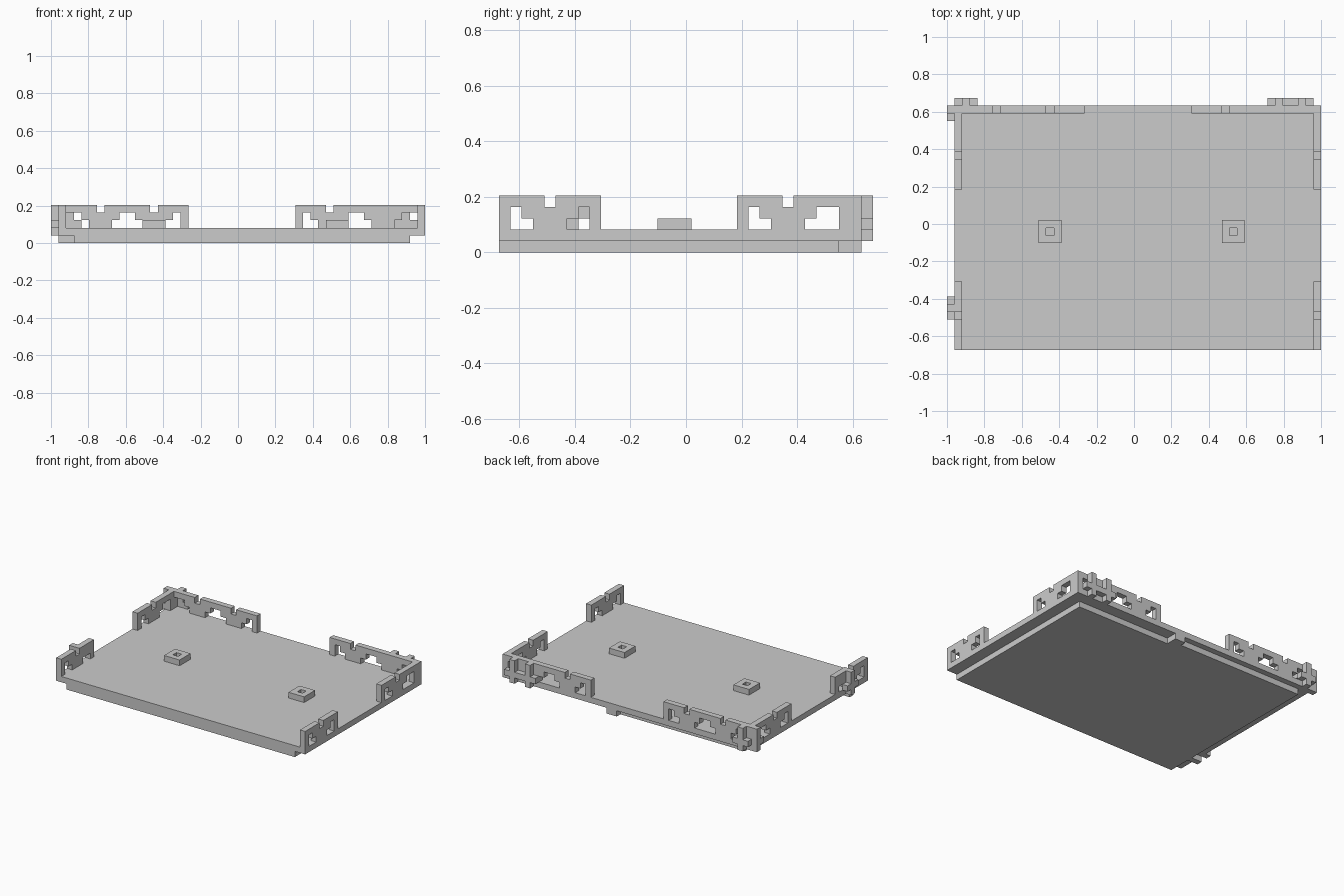
import bpy, bmesh
from itertools import product
from mathutils import Vector

if "Cube" in bpy.data.objects:
    bpy.data.objects.remove(bpy.data.objects["Cube"], do_unlink=True)

UNIT = 2 / 49
CENTRE = Vector((24.5, 16.5, 0))


def finish(name, bm):
    for v in bm.verts:
        v.co = (v.co - CENTRE) * UNIT
    bmesh.ops.recalc_face_normals(bm, faces=bm.faces)
    mesh = bpy.data.meshes.new(name)
    bm.to_mesh(mesh)
    bm.free()
    obj = bpy.data.objects.new(name, mesh)
    bpy.context.collection.objects.link(obj)


def box(name, low, high):
    bm = bmesh.new()
    bmesh.ops.create_cube(bm, size=1)
    low, high = Vector(low), Vector(high)
    for v in bm.verts:
        v.co = (low + high) / 2 + v.co * (high - low)
    finish(name, bm)


def blocks(name, cells):
    """Outer skin of a set of unit cells, with flat areas merged."""
    cells = set(cells)
    bm = bmesh.new()
    for cell in cells:
        for axis, side in product(range(3), (0, 1)):
            near = list(cell)
            near[axis] += 2 * side - 1
            if tuple(near) in cells:
                continue
            corners = []
            for a, b in ((0, 0), (1, 0), (1, 1), (0, 1)):
                p = list(cell)
                p[axis] += side
                p[(axis + 1) % 3] += a
                p[(axis + 2) % 3] += b
                corners.append(bm.verts.new(p))
            bm.faces.new(corners if side else corners[::-1])
    bmesh.ops.remove_doubles(bm, verts=bm.verts, dist=0.001)
    bmesh.ops.dissolve_limit(bm, angle_limit=0.01, verts=bm.verts, edges=bm.edges)
    finish(name, bm)


def wall(name, along_x, fixed, start, end, centres, notches, posts, extra=()):
    """Pierced rail: posts and stepped pillars under a notched top course."""
    def place(t, z):
        return (t, fixed, z) if along_x else (fixed, t, z)

    cells = set(extra)
    for t in range(start, end):
        reach = min(abs(t - c) for c in centres)
        for z, width in ((2, 1), (3, 2)):
            if t in posts or reach <= width:
                cells.add(place(t, z))
        if t not in notches:
            cells.add(place(t, 4))
    blocks(name, cells)


def cross(name, along_x, fixed, centre, arms=(-1, 1)):
    """Raised cross: tall middle column with short arms."""
    flat = [(centre, z) for z in range(1, 5)] + [(centre + a, 2) for a in arms]
    blocks(name, [(t, fixed, z) if along_x else (fixed, t, z) for t, z in flat])


# Floor slab and stepped underside
box("floor_slab", (1, 0, 1), (49, 32, 2))
box("underside_plate", (3, 0, 0), (47, 30, 1))
box("underside_rear_step", (3, 30, 0), (27, 31, 1))
box("rear_tab", (27, 30, 0), (29, 32, 1))
box("side_tab", (1, 4, 0), (3, 5, 1))

# Rear rails
wall("rear_right_rail", True, 31, 1, 18, (6, 13), (6, 13), (1, 17))
wall("rear_left_rail", True, 31, 32, 49, (36, 43), (36,), (32, 48))

# Side rails
for side, x in (("right", 1), ("left", 48)):
    filled = [(x, 7, 3)] if side == "right" else []
    wall(f"front_{side}_rail", False, x, 0, 9, (4,), (4,), (0, 8), filled)
    wall(f"back_{side}_rail", False, x, 21, 31, (25,), (25,), (21, 30))

# Raised crosses on the outside faces
cross("rear_right_cross", True, 32, 2)
cross("rear_left_inner_cross", True, 32, 43)
cross("rear_left_outer_cross", True, 32, 46)
cross("side_front_cross", False, 0, 5)
cross("side_corner_cross", False, 0, 31, arms=(-1,))

# Square ring studs on the floor
for side, x in (("right", 13), ("left", 37)):
    ring = [(x + a, 15 + b, 2) for a, b in product((-1, 0, 1), repeat=2) if a or b]
    blocks(f"{side}_floor_stud", ring)
